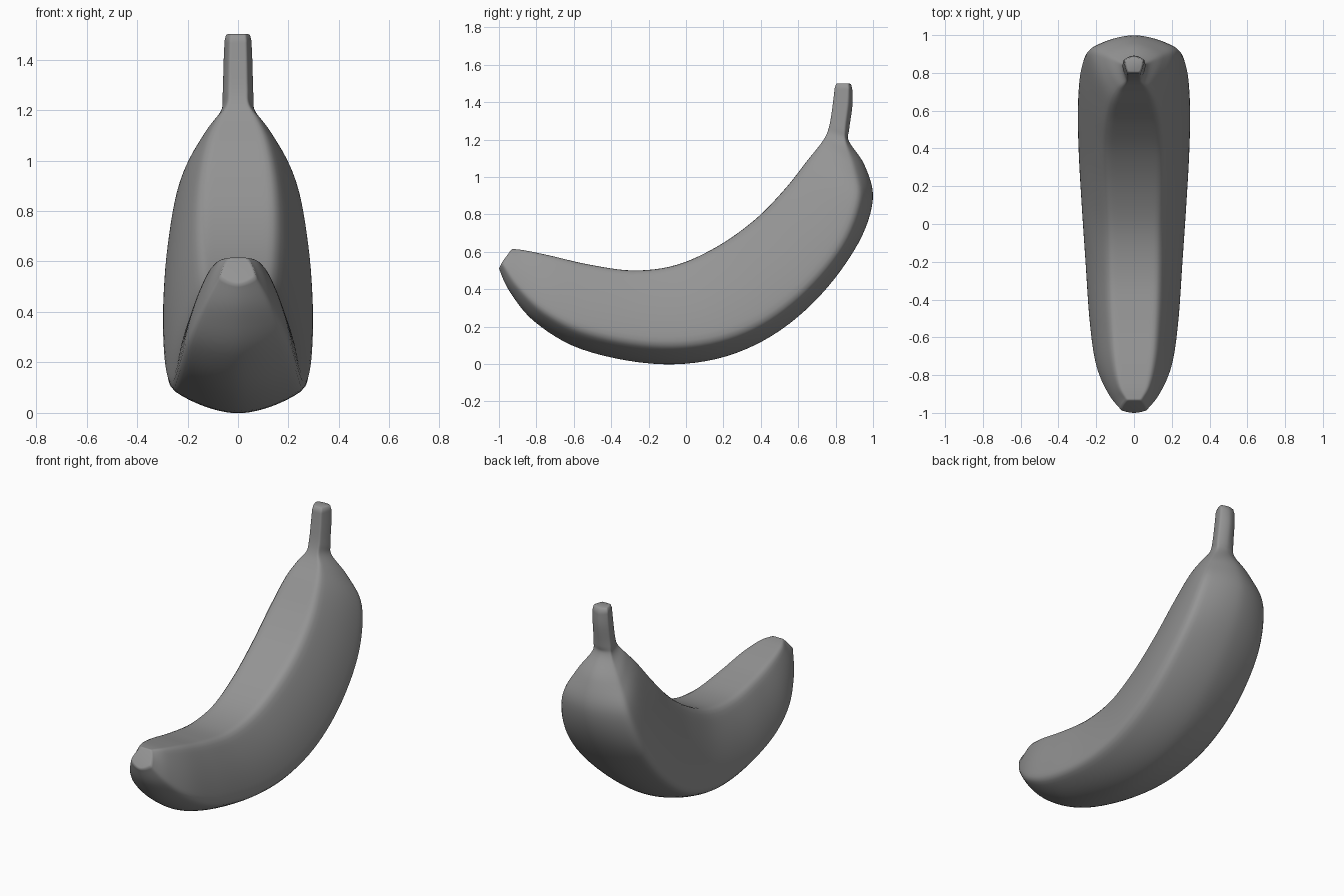
import bpy, bmesh
from mathutils import Vector

if "Cube" in bpy.data.objects:
    bpy.data.objects.remove(bpy.data.objects["Cube"])

# Stations: inner edge (y,z), lower ridge (y,z), outer spine (y,z), inner and ridge half-widths
STATIONS = [
    (-.93, .615, -.985, .54, -1.0, .51, .037, .07),
    (-.86, .607, -.90, .41, -.945, .39, .078, .138),
    (-.72, .578, -.75, .272, -.81, .225, .108, .203),
    (-.52, .532, -.52, .163, -.56, .078, .125, .238),
    (-.28, .50, -.18, .10, -.18, .0, .135, .262),
    (-.05, .53, .13, .115, .16, .025, .14, .283),
    (.17, .63, .40, .21, .46, .15, .15, .298),
    (.37, .773, .64, .39, .72, .367, .155, .302),
    (.53, .937, .835, .63, .922, .645, .145, .285),
    (.645, 1.083, .925, .88, 1.0, .88, .115, .24),
    (.715, 1.17, .90, 1.05, .957, 1.06, .077, .158),
    (.75, 1.225, .855, 1.185, .872, 1.19, .042, .072),
    (.77, 1.29, .85, 1.255, .872, 1.25, .037, .062),
    (.785, 1.39, .865, 1.385, .89, 1.38, .035, .058),
    (.795, 1.475, .87, 1.475, .89, 1.465, .033, .054),
]
CAP = (.803, 1.498, .867, 1.498, .883, 1.495, .03, .048)


def spline(rows, steps):
    """Catmull-Rom through the station rows."""
    out = []
    n = len(rows)
    for i in range(n - 1):
        a, b, c, d = (rows[max(i - 1, 0)], rows[i], rows[i + 1], rows[min(i + 2, n - 1)])
        for s in range(steps):
            t = s / steps
            out.append([.5 * (2 * q + (r - p) * t + (2 * p - 5 * q + 4 * r - w) * t * t
                              + (3 * q - p - 3 * r + w) * t ** 3)
                        for p, q, r, w in zip(a, b, c, d)])
    out.append(list(rows[-1]))
    return out


def bezier(a, b, c, n):
    return [a * (1 - i / n) ** 2 + b * 2 * (i / n) * (1 - i / n) + c * (i / n) ** 2
            for i in range(n)]


def section(r):
    """Closed ring: flat inner face, slightly bowed flanks, bowed outer face."""
    p, k, q = Vector((0, r[0], r[1])), Vector((0, r[2], r[3])), Vector((0, r[4], r[5]))
    wi, wr = r[6], r[7]
    e, f = p + Vector((wi, 0, 0)), k + Vector((wr, 0, 0))
    flank = (e + f) / 2 + Vector((.3 * (wr - wi) + .008 * wr / .3, 0, 0))
    low = k.lerp(q, .92) + Vector((wr * .5, 0, 0))
    half = bezier(p, (p + e) / 2, e, 8) + bezier(e, flank, f, 16) + bezier(f, low, q, 12) + [q]
    ring = half + [Vector((-v.x, v.y, v.z)) for v in reversed(half[1:-1])]
    for _ in range(2):  # soften the long ridges
        n = len(ring)
        ring = [ring[i] * .5 + (ring[i - 1] + ring[(i + 1) % n]) * .25 for i in range(n)]
    return ring


# Banana body and stem as one lofted skin
bm = bmesh.new()
rings = [[bm.verts.new(v) for v in section(r)] for r in spline(STATIONS, 6) + [CAP]]
for a, b in zip(rings, rings[1:]):
    n = len(a)
    for i in range(n):
        bm.faces.new((a[i], a[(i + 1) % n], b[(i + 1) % n], b[i]))

# End caps with a softened rim
for ring, lift in ((rings[0], Vector((0, -.001, .001))), (rings[-1], Vector((0, 0, .003)))):
    centre = sum((v.co for v in ring), Vector()) / len(ring)
    inner = [bm.verts.new(v.co.lerp(centre, .14) + lift) for v in ring]
    n = len(ring)
    for i in range(n):
        bm.faces.new((ring[i], ring[(i + 1) % n], inner[(i + 1) % n], inner[i]))
    bm.faces.new(inner)
bmesh.ops.recalc_face_normals(bm, faces=bm.faces)

mesh = bpy.data.meshes.new("banana")
bm.to_mesh(mesh)
bm.free()
banana = bpy.data.objects.new("banana", mesh)
bpy.context.collection.objects.link(banana)

# Dark grey skin
skin = bpy.data.materials.new("dark_grey")
skin.diffuse_color = (.3, .3, .3, 1)
skin.use_nodes = True
skin.node_tree.nodes["Principled BSDF"].inputs["Base Color"].default_value = skin.diffuse_color
mesh.materials.append(skin)

bpy.context.view_layer.objects.active = banana
banana.select_set(True)
bpy.ops.object.shade_smooth_by_angle(angle=1.6)
